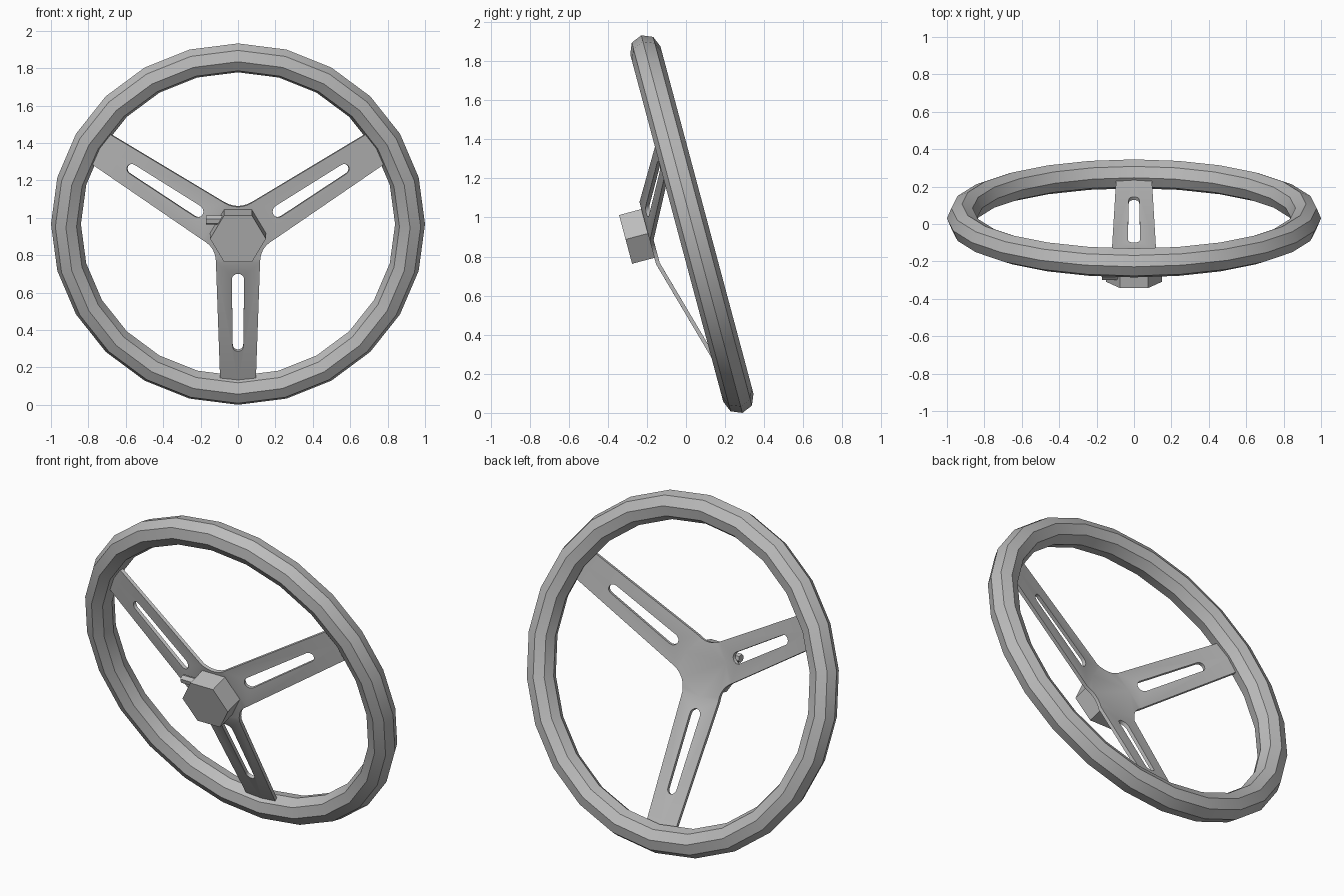
import bpy, bmesh, math
from mathutils import Matrix, Vector

cube = bpy.data.objects.get("Cube")
if cube:
    bpy.data.objects.remove(cube, do_unlink=True)

# One grey finish for every part
grey = bpy.data.materials.new("satin_grey")
grey.use_nodes = True
grey.diffuse_color = (0.5, 0.5, 0.5, 1)
grey.node_tree.nodes["Principled BSDF"].inputs["Base Color"].default_value = (0.5, 0.5, 0.5, 1)

# Wheel frame: local x across, y up the rim plane, z out of the front
WHEEL = Matrix.Translation((0, 0.03, 0.966)) @ Matrix.Rotation(math.radians(105), 4, 'X')


def finish(obj, name, local=Matrix.Identity(4)):
    obj.name = name
    obj.data.materials.append(grey)
    obj.matrix_world = WHEEL @ local
    bpy.ops.object.select_all(action='DESELECT')
    obj.select_set(True)
    bpy.context.view_layer.objects.active = obj
    bpy.ops.object.shade_smooth_by_angle(angle=math.radians(30))


# Rim: octagonal tube
bpy.ops.mesh.primitive_torus_add(major_segments=24, minor_segments=8,
                                 major_radius=0.92, minor_radius=0.08)
finish(bpy.context.object, "rim")

# Hub: flat-topped hexagonal block
bpy.ops.mesh.primitive_cylinder_add(vertices=6, radius=0.149, depth=0.13)
finish(bpy.context.object, "hub",
       Matrix.Translation((0, 0.012, 0.283)) @ Matrix.Rotation(math.radians(30), 4, 'Z'))

# Key barrel: small rod out of the hub's right side
bpy.ops.mesh.primitive_cylinder_add(vertices=6, radius=0.025, depth=0.12)
finish(bpy.context.object, "key_barrel",
       Matrix.Translation((-0.11, 0.1, 0.29)) @ Matrix.Rotation(math.radians(90), 4, 'Y'))

# Spokes: three slotted arms folded back from a flat centre plate
FOLD, TIP, PLATE_Z, SLOPE = 0.15, 0.87, 0.22, 0.28
W_IN, W_OUT = 0.118, 0.095


def half_outline():
    """Right half of one spoke as (side, distance) points around its slot."""
    pts = [(0, FOLD), (W_IN, FOLD), (W_OUT, TIP), (0, TIP)]
    for centre, width, start in ((0.652, 0.028, 90), (0.249, 0.033, 0)):
        for k in range(5):
            a = math.radians(start - k * 22.5)
            pts.append((width * math.cos(a), centre + width * math.sin(a)))
    return pts


bm = bmesh.new()
plate = []
for i in range(3):
    turn = Matrix.Rotation(math.radians(60 + 120 * i), 4, 'Z')

    def place(side, dist):
        return turn @ Vector((side, dist, PLATE_Z - SLOPE * (dist - FOLD)))

    for sign in (1, -1):
        verts = [bm.verts.new(place(sign * s, d)) for s, d in half_outline()]
        bm.faces.new(verts if sign > 0 else verts[::-1])

    # Plate edge: fold line, then a fillet to the next spoke
    a, b = place(W_IN, FOLD), place(-W_IN, FOLD)
    end = Matrix.Rotation(math.radians(120), 4, 'Z') @ a
    corner = (b + end).normalized()
    corner = Vector((b.x + end.x, b.y + end.y, 0)).normalized() * (W_IN / math.sin(math.radians(60)))
    corner.z = PLATE_Z
    plate += [a, place(0, FOLD), b]
    for k in range(1, 6):
        t = k / 6
        plate.append(b * (1 - t) ** 2 + corner * 2 * t * (1 - t) + end * t * t)
bm.faces.new([bm.verts.new(p) for p in plate])
bmesh.ops.remove_doubles(bm, verts=bm.verts, dist=0.0005)
bmesh.ops.recalc_face_normals(bm, faces=bm.faces)
mesh = bpy.data.meshes.new("spokes")
bm.to_mesh(mesh)
bm.free()
spokes = bpy.data.objects.new("spokes", mesh)
bpy.context.collection.objects.link(spokes)
solid = spokes.modifiers.new("thickness", 'SOLIDIFY')
solid.thickness = 0.02
solid.offset = 0
bpy.context.view_layer.objects.active = spokes
bpy.ops.object.select_all(action='DESELECT')
spokes.select_set(True)
bpy.ops.object.modifier_apply(modifier="thickness")
finish(spokes, "spokes")
